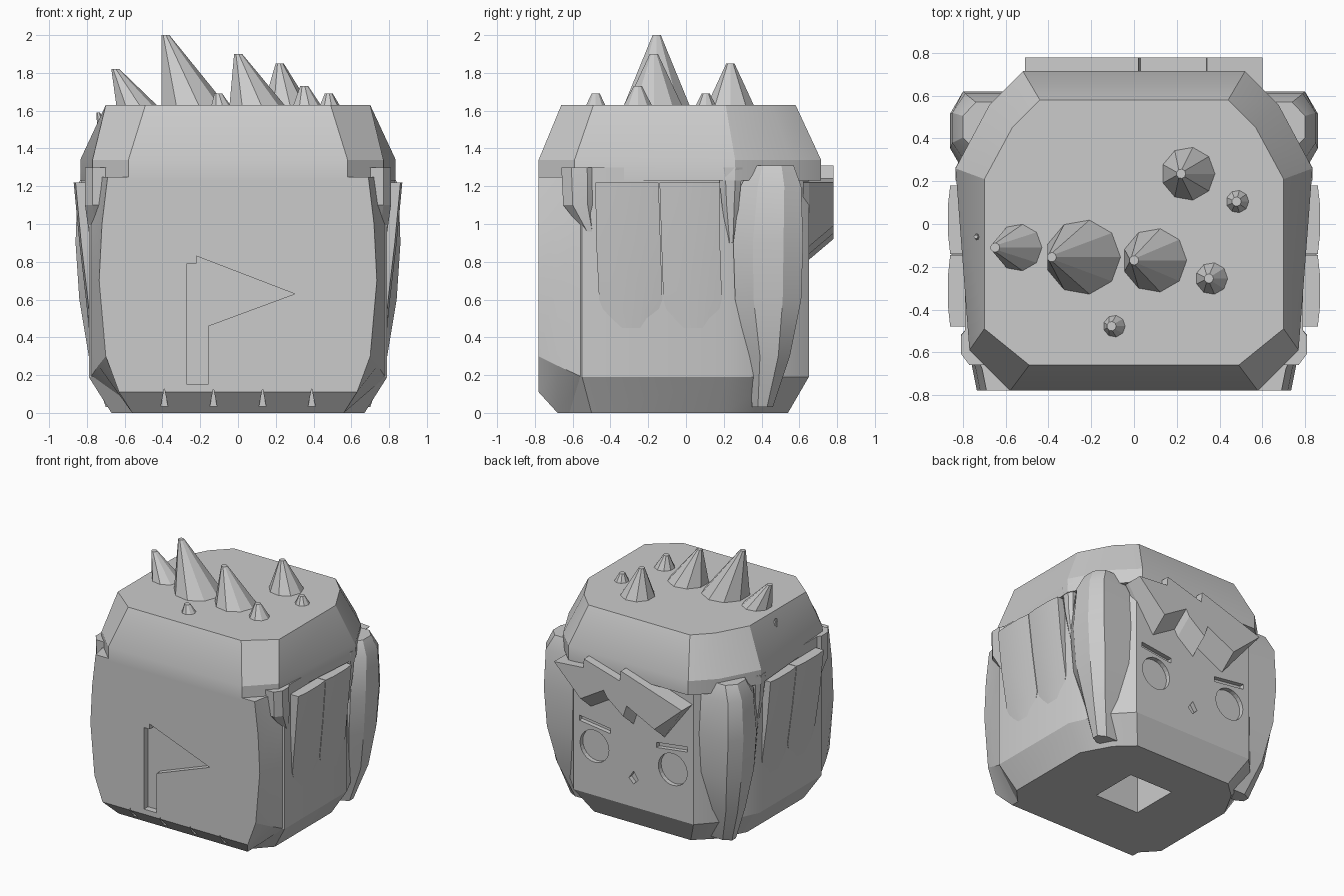
import bpy, bmesh, math
from mathutils import Vector

old = bpy.data.objects.get("Cube")
if old:
    bpy.data.objects.remove(old, do_unlink=True)

grey = bpy.data.materials.new("plain grey")
grey.use_nodes = True
grey.diffuse_color = (0.6, 0.6, 0.6, 1)
grey.node_tree.nodes["Principled BSDF"].inputs["Base Color"].default_value = (0.6, 0.6, 0.6, 1)


def loft(name, rings, smooth=25):
    """Skin a stack of equal-sized rings and close both ends."""
    bm = bmesh.new()
    loops = [[bm.verts.new(p) for p in ring] for ring in rings]
    n = len(loops[0])
    for a, b in zip(loops, loops[1:]):
        for i in range(n):
            j = (i + 1) % n
            bm.faces.new((a[i], a[j], b[j], b[i]))
    bm.faces.new(loops[0])
    bm.faces.new(loops[-1])
    bmesh.ops.recalc_face_normals(bm, faces=bm.faces)
    mesh = bpy.data.meshes.new(name)
    bm.to_mesh(mesh)
    bm.free()
    ob = bpy.data.objects.new(name, mesh)
    bpy.context.collection.objects.link(ob)
    mesh.materials.append(grey)
    activate(ob)
    if smooth:
        bpy.ops.object.shade_smooth_by_angle(angle=math.radians(smooth))
    return ob


def activate(ob):
    bpy.ops.object.select_all(action='DESELECT')
    ob.select_set(True)
    bpy.context.view_layer.objects.active = ob


def prism(name, outline, y0, y1):
    """Extrude an (x, z) outline along y."""
    return loft(name, [[(x, y, z) for x, z in outline] for y in (y0, y1)], 0)


def cut(target, *cutters):
    for c in cutters:
        c.hide_render = True
        mod = target.modifiers.new("cut", 'BOOLEAN')
        mod.operation = 'DIFFERENCE'
        mod.solver = 'EXACT'
        mod.object = c
        activate(target)
        bpy.ops.object.modifier_apply(modifier=mod.name)
        bpy.data.objects.remove(c, do_unlink=True)


def mirrored(half):
    return half + [(-x, y) for x, y in reversed(half)]


def ring(half, z):
    return [(x, y, z) for x, y in mirrored(half)]


# Head block and the overhanging cap
base = [(.52, -.66), (.67, -.5), (.67, .2), (.55, .42), (.42, .54)]
wall = [(.58, -.70), (.79, -.55), (.79, .22), (.66, .50), (.52, .65)]
rim = [(.58, -.78), (.77, -.59), (.835, .26), (.675, .56), (.52, .715)]
crown = [(.49, -.66), (.70, -.49), (.70, .21), (.57, .45), (.44, .58)]
head = loft("head", [ring(base, 0), ring(wall, .19), ring(wall, 1.3)])
loft("hair_cap", [ring(rim, 1.23), ring(rim, 1.34), ring(crown, 1.63)])

# Flat hair panel on the front, with a bevelled lower edge
edge = [(.63, .11), (.70, .3), (.735, .7), (.72, 1.0), (.69, 1.25)]
edge_mid = [(.56, 0), (.74, .25), (.755, .7), (.74, 1.0), (.71, 1.25)]
edge_back = [(.56, 0), (.78, .19), (.78, .7), (.78, 1.0), (.76, 1.25)]
panel = loft("hair_panel", [[(x, y, z) for x, z in mirrored(e)] for e, y in
                            ((edge, -.78), (edge_mid, -.68), (edge_back, -.55))])

# Pennant recess and the nicks between the lower hair tips
pennant = [(-.27, .15), (-.16, .15), (-.16, .46), (.30, .63),
           (-.22, .83), (-.22, .79), (-.27, .79)]
cut(panel, prism("pennant_cutter", pennant, -.9, -.73))
for x in (-.39, -.13, .13, .39):
    cut(panel, prism("nick_cutter", [(x - .03, -.02), (x + .03, -.02), (x, .13)], -.9, -.71))

# Recessed face details
for s in (-1, 1):
    eye = [(s * .34 + .125 * math.cos(a * math.tau / 24),
            .575 + .125 * math.sin(a * math.tau / 24)) for a in range(24)]
    brow = [(s * .2, .71), (s * .47, .745), (s * .47, .785), (s * .2, .75)]
    cut(head, prism("eye_cutter", eye, .615, .8), prism("brow_cutter", brow, .615, .8))
cut(head, prism("mouth_cutter", [(-.04, .41), (0, .37), (.04, .41), (0, .47)], .615, .8))

# Square socket underneath
sq = [(-.19, -.19), (.19, -.19), (.19, .19), (-.19, .19)]
cut(head, loft("socket_cutter", [[(x, y, z) for x, y in sq] for z in (-.1, .6)], 0))

# Zigzag fringe over the face, its lower edge slanting back
fringe_top = [(-.51, 1.13), (.02, 1.30), (.03, 1.22), (.34, 1.31), (.345, 1.24), (.60, 1.22)]
fringe_low = [(.37, .88), (.17, 1.0), (.14, .95), (0, .84), (-.03, .93), (-.27, .81)]
loft("fringe", [[(x, y, z) for x, z in fringe_top] +
                [(x, y, z + lift) for x, z in fringe_low]
                for y, lift in ((.62, 0), (.65, 0), (.78, .11))], 0)


def lock(name, side, sections, chamfer, inner):
    """Hair lock on one side; each section is (z, y front, y back, outer x)."""
    rings = []
    for z, y0, y1, xo in sections:
        w = y1 - y0
        pts = [(inner, y0), (xo - chamfer, y0), (xo, y0 + w * .28),
               (xo, y1 - w * .28), (xo - chamfer, y1), (inner, y1)]
        rings.append([(side * x, y, z) for x, y in pts])
    return loft(name, rings, 30)


# Side hair: thick sideburn, two thin flaps and two tabs below the cap
for label, s in (("left", 1), ("right", -1)):
    lock(label + "_sideburn", s, [
        (1.31, .34, .57, .80), (1.2, .29, .61, .85), (.9, .25, .62, .86),
        (.6, .26, .61, .84), (.3, .33, .55, .79), (.03, .35, .46, .70)], .06, .48)
    lock(label + "_front_flap", s, [
        (1.22, -.48, -.145, .87), (.9, -.475, -.135, .84),
        (.6, -.46, -.125, .805), (.4, -.38, -.2, .785)], .01, .7)
    lock(label + "_rear_flap", s, [
        (1.22, -.14, .18, .87), (.9, -.13, .18, .84),
        (.6, -.12, .19, .805), (.4, -.06, .14, .785)], .01, .7)
    lock(label + "_front_tab", s, [
        (1.3, -.66, -.47, .81), (1.1, -.65, -.47, .81), (.96, -.54, -.48, .79)], .04, .6)
    lock(label + "_rear_tab", s, [
        (1.3, .17, .30, .835), (1.1, .19, .28, .82), (.9, .22, .26, .79)], .02, .6)


def spike(name, tip, centre, radius, sides=9):
    """Leaning cone with a small flat tip."""
    rings = []
    for c, r in ((Vector(centre), radius), (Vector(tip), min(.022, radius * .4))):
        rings.append([c + Vector((r * math.cos(i * math.tau / sides),
                                  r * math.sin(i * math.tau / sides), 0)) for i in range(sides)])
    loft(name, rings, 0)


# Leaning hair spikes on the crown: tip x, y, z, base x, base radius
spikes = [(-.65, -.11, 1.82, -.535, .115), (-.385, -.155, 2, -.235, .18),
          (0, -.17, 1.90, .10, .155), (.22, .235, 1.85, .255, .13),
          (.35, -.255, 1.73, .365, .08), (.48, .105, 1.69, .485, .058),
          (-.105, -.478, 1.69, -.09, .056)]
for i, (x, y, z, bx, r) in enumerate(spikes):
    spike("hair_spike_%d" % (i + 1), (x, y, z), (bx, y, 1.62), r)
spike("tiny_spike", (-.74, -.06, 1.59), (-.72, -.06, 1.5), .025, 6)
